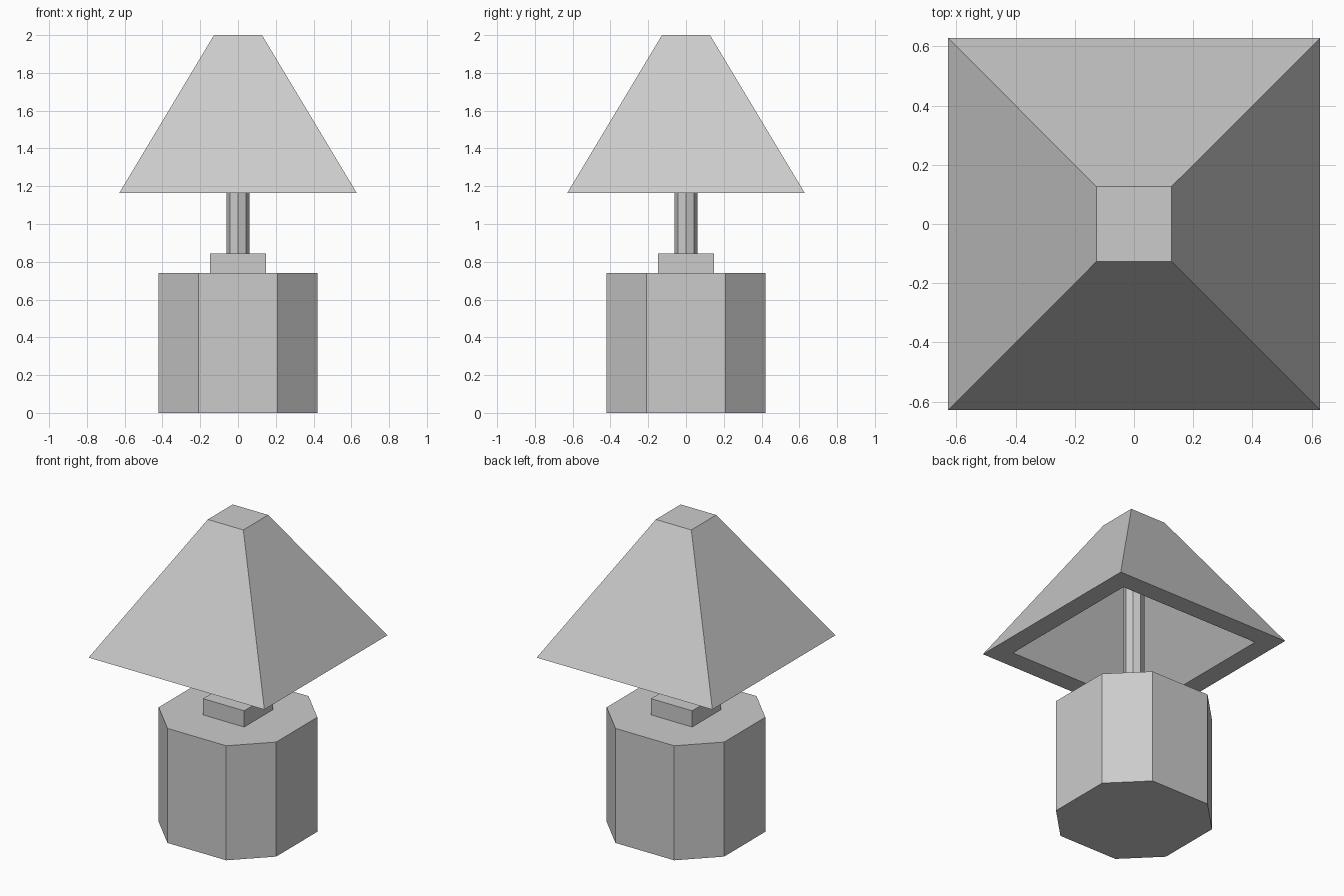
import bpy
import bmesh
from math import cos, sin, pi

cube = bpy.data.objects.get("Cube")
if cube:
    bpy.data.objects.remove(cube, do_unlink=True)

grey = bpy.data.materials.new("light grey")
grey.use_nodes = True
grey.diffuse_color = (0.6, 0.6, 0.6, 1)
grey.node_tree.nodes["Principled BSDF"].inputs["Base Color"].default_value = (0.6, 0.6, 0.6, 1)


def square(half):
    return [(-half, -half), (half, -half), (half, half), (-half, half)]


def chamfered_square(half, flat):
    # Two points on each side, turned a quarter at a time
    points = []
    x, y = -flat, -half
    for _ in range(4):
        points += [(x, y), (-x, y)] if abs(x) == flat else [(x, y), (x, -y)]
        x, y = -y, x
    return points


def polygon(radius, sides):
    return [(radius * cos(2 * pi * i / sides), radius * sin(2 * pi * i / sides))
            for i in range(sides)]


def loft(name, sections):
    """Skin a stack of (outline, height) sections and cap both ends."""
    bm = bmesh.new()
    rings = [[bm.verts.new((x, y, z)) for x, y in outline] for outline, z in sections]
    for low, high in zip(rings, rings[1:]):
        count = len(low)
        for i in range(count):
            j = (i + 1) % count
            bm.faces.new((low[i], low[j], high[j], high[i]))
    bm.faces.new(rings[0])
    bm.faces.new(rings[-1])
    bmesh.ops.recalc_face_normals(bm, faces=bm.faces)
    mesh = bpy.data.meshes.new(name)
    bm.to_mesh(mesh)
    bm.free()
    mesh.materials.append(grey)
    obj = bpy.data.objects.new(name, mesh)
    bpy.context.collection.objects.link(obj)
    return obj


# Heavy base with cut corners
body = chamfered_square(0.42, 0.21)
loft("base", [(body, 0), (body, 0.74)])

# Square collar on the base
loft("collar", [(square(0.147), 0.74), (square(0.147), 0.845)])

# Eight-sided pole, reaching the shade's ceiling
pole = polygon(0.061, 8)
loft("pole", [(pole, 0.845), (pole, 1.875)])

# Thick hollow shade: inner ceiling, inner rim, outer rim, top
loft("shade", [(square(0.08), 1.875), (square(0.503), 1.165),
               (square(0.628), 1.165), (square(0.127), 2.0)])
